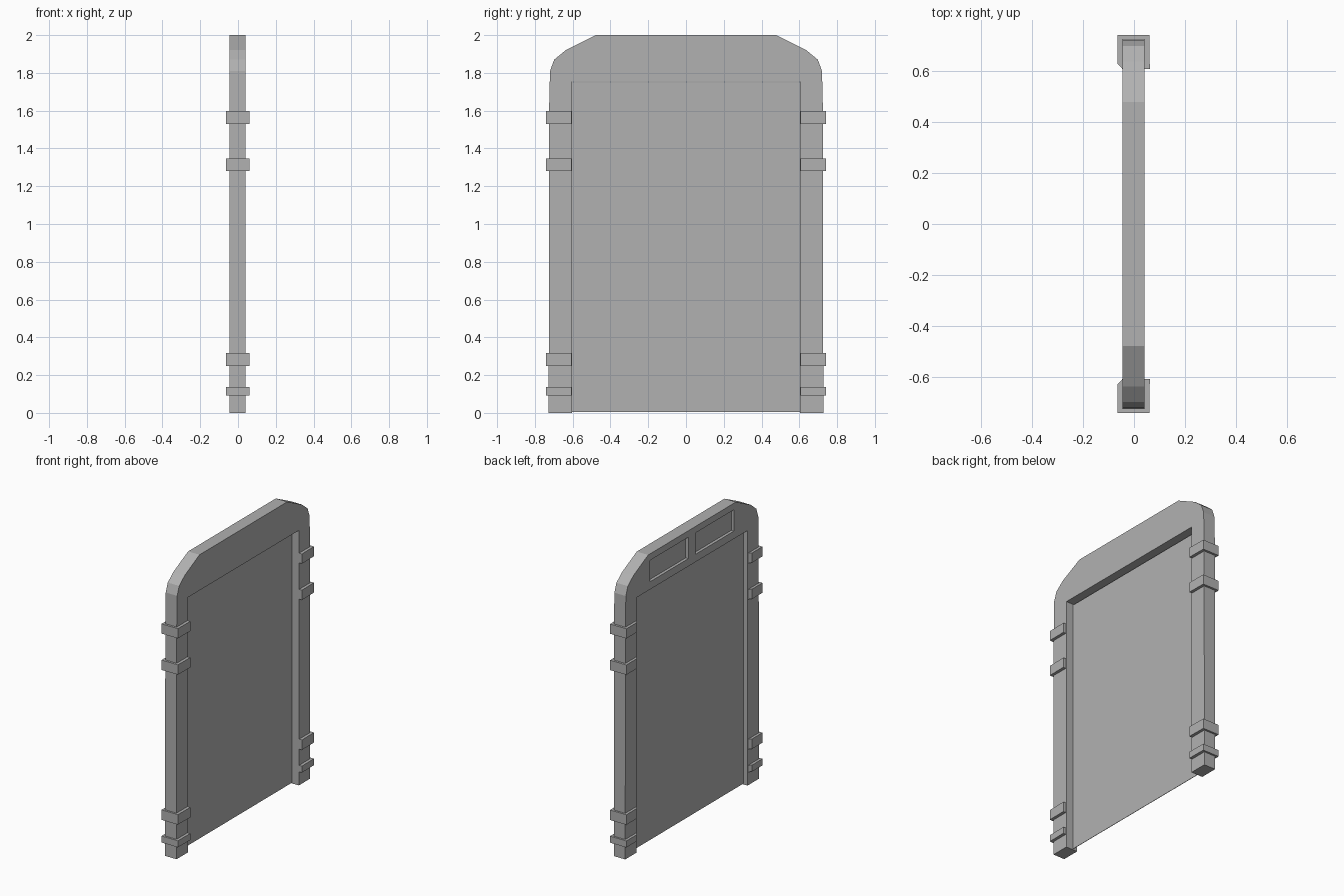
import bpy, bmesh

if "Cube" in bpy.data.objects:
    bpy.data.objects.remove(bpy.data.objects["Cube"])

X0, X1 = -0.046, 0.041      # frame faces
INNER, HEAD = 0.603, 1.755  # half opening width, opening height

# Dark grey paint shared by every part
paint = bpy.data.materials.new("dark_grey")
paint.diffuse_color = (0.44, 0.44, 0.44, 1)
paint.use_nodes = True
paint.node_tree.nodes["Principled BSDF"].inputs["Base Color"].default_value = paint.diffuse_color


def prism(name, points, offset):
    """Extrude a closed 3D outline by an offset vector."""
    bm = bmesh.new()
    face = bm.faces.new([bm.verts.new(p) for p in points])
    new = bmesh.ops.extrude_face_region(bm, geom=[face])["geom"]
    bmesh.ops.translate(bm, vec=offset,
                        verts=[v for v in new if isinstance(v, bmesh.types.BMVert)])
    bmesh.ops.recalc_face_normals(bm, faces=bm.faces)
    mesh = bpy.data.meshes.new(name)
    bm.to_mesh(mesh)
    bm.free()
    mesh.materials.append(paint)
    obj = bpy.data.objects.new(name, mesh)
    bpy.context.collection.objects.link(obj)
    return obj


# Door frame: arched outline with a rectangular opening at the bottom
half = [(INNER, HEAD), (INNER, 0), (0.727, 0), (0.725, 1.6), (0.72, 1.81),
        (0.698, 1.87), (0.637, 1.92), (0.477, 2.0)]
outline = half + [(-y, z) for y, z in reversed(half)]
frame = prism("door_frame", [(X0, y, z) for y, z in outline], (X1 - X0, 0, 0))

# Two shallow window recesses on the -x side of the header
for a, b in ((0.04, 0.455), (-0.455, -0.04)):
    rect = [(a, 1.808), (b, 1.808), (b, 1.955), (a, 1.955)]
    cutter = prism("window_cutter", [(-0.1, y, z) for y, z in rect],
                   (0.1 + X0 + 0.02, 0, 0))
    cutter.hide_render = True
    mod = frame.modifiers.new("window_recess", "BOOLEAN")
    mod.operation, mod.solver, mod.object = "DIFFERENCE", "EXACT", cutter
    bpy.context.view_layer.objects.active = frame
    bpy.ops.object.modifier_apply(modifier=mod.name)
    bpy.data.objects.remove(cutter)

# Thin door panel set into the opening
prism("door_panel", [(-0.014, y, z) for y, z in
                     ((-INNER, 0.005), (INNER, 0.005), (INNER, 1.748), (-INNER, 1.748))],
      (0.003, 0, 0))

# Bands wrapped around both jambs, with one slanted inner corner
band = [(-0.064, 0.74), (0.06, 0.74), (0.062, 0.607), (-0.045, 0.607), (-0.064, 0.628)]
for z0, z1 in ((0.092, 0.137), (0.248, 0.317), (1.28, 1.348), (1.53, 1.597)):
    for side in (-1, 1):
        prism("jamb_band", [(x, side * y, z0) for x, y in band], (0, 0, z1 - z0))
